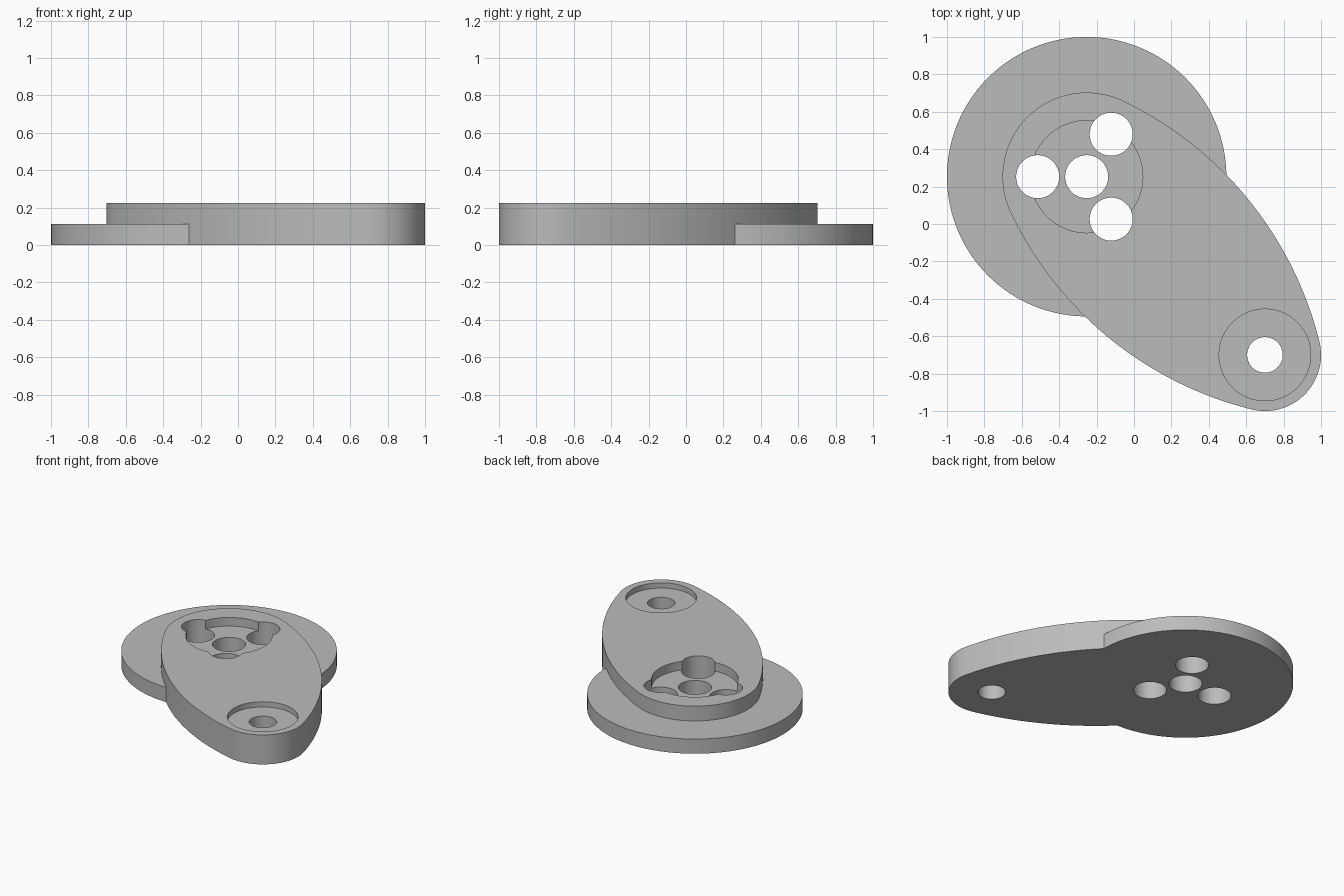
import bpy, bmesh, math
from mathutils import Vector

if "Cube" in bpy.data.objects:
    bpy.data.objects.remove(bpy.data.objects["Cube"])

A, RA = Vector((-0.253, 0.253)), 0.45     # large end of the arm
B, RB = Vector((0.70, -0.70)), 0.30       # small end of the arm
R_SIDE = 1.95                             # bowed flanks, tangent to both ends
T_DISC, T_ARM = 0.112, 0.225

grey = bpy.data.materials.new("plain_grey")
grey.diffuse_color = (0.5, 0.5, 0.5, 1)
grey.use_nodes = True
grey.node_tree.nodes["Principled BSDF"].inputs["Base Color"].default_value = grey.diffuse_color


def prism(name, pts, z0, z1):
    """Extrude a closed outline from z0 to z1."""
    bm = bmesh.new()
    face = bm.faces.new([bm.verts.new((p[0], p[1], z0)) for p in pts])
    top = bmesh.ops.extrude_face_region(bm, geom=[face])["geom"]
    bmesh.ops.translate(bm, vec=(0, 0, z1 - z0),
                        verts=[v for v in top if isinstance(v, bmesh.types.BMVert)])
    bmesh.ops.recalc_face_normals(bm, faces=bm.faces)
    me = bpy.data.meshes.new(name)
    bm.to_mesh(me)
    bm.free()
    me.materials.append(grey)
    ob = bpy.data.objects.new(name, me)
    bpy.context.collection.objects.link(ob)
    return ob


def arc(c, r, a0, a1, n):
    return [(c[0] + r * math.cos(a0 + (a1 - a0) * i / n),
             c[1] + r * math.sin(a0 + (a1 - a0) * i / n)) for i in range(n)]


def cylinder(name, c, r, z0, z1, n=96):
    return prism(name, arc(c, r, 0, 2 * math.pi, n), z0, z1)


def combine(ob, other, op):
    """Apply a boolean and remove the helper."""
    other.hide_render = True
    bpy.context.view_layer.objects.active = ob
    m = ob.modifiers.new(op, 'BOOLEAN')
    m.operation, m.object, m.solver = op, other, 'EXACT'
    bpy.ops.object.modifier_apply(modifier=m.name)
    bpy.data.objects.remove(other)


# Arm outline in its own frame: large end at the origin, small end at (d, 0)
d = (B - A).length
cx = (d * d + (R_SIDE - RA) ** 2 - (R_SIDE - RB) ** 2) / (2 * d)
cy = math.sqrt((R_SIDE - RA) ** 2 - cx * cx)
ta = math.atan2(cy, -cx)                  # tangent direction at large end
tb = math.atan2(cy, d - cx)               # tangent direction at small end
outline = (arc((d, 0), RB, -tb, tb, 40)
           + arc((cx, -cy), R_SIDE, tb, ta, 40)
           + arc((0, 0), RA, ta, 2 * math.pi - ta, 56)
           + arc((cx, cy), R_SIDE, -ta, -tb, 40))
s = math.sqrt(0.5)
outline = [(A.x + s * (u + v), A.y + s * (v - u)) for u, v in outline]

# Disc and arm fused into one body
body = cylinder("lever_plate", A, 0.747, 0, T_DISC, 128)
combine(body, prism("arm", outline, 0, T_ARM), 'UNION')

# Shallow round pockets in the top
combine(body, cylinder("hub_pocket", A, 0.30, T_ARM - 0.066, 0.4), 'DIFFERENCE')
combine(body, cylinder("tip_pocket", B, 0.245, T_ARM - 0.04, 0.4), 'DIFFERENCE')

# Through holes: hub centre, three around it, one at the tip
holes = [(A, 0.115), (B, 0.095)]
for deg in (60, 180, 300):
    a = math.radians(deg)
    holes.append((A + 0.262 * Vector((math.cos(a), math.sin(a))), 0.115))
for c, r in holes:
    combine(body, cylinder("hole_cutter", c, r, -0.1, 0.4, 64), 'DIFFERENCE')

bpy.ops.object.select_all(action='DESELECT')
body.select_set(True)
bpy.context.view_layer.objects.active = body
bpy.ops.object.shade_smooth_by_angle(angle=math.radians(30))
